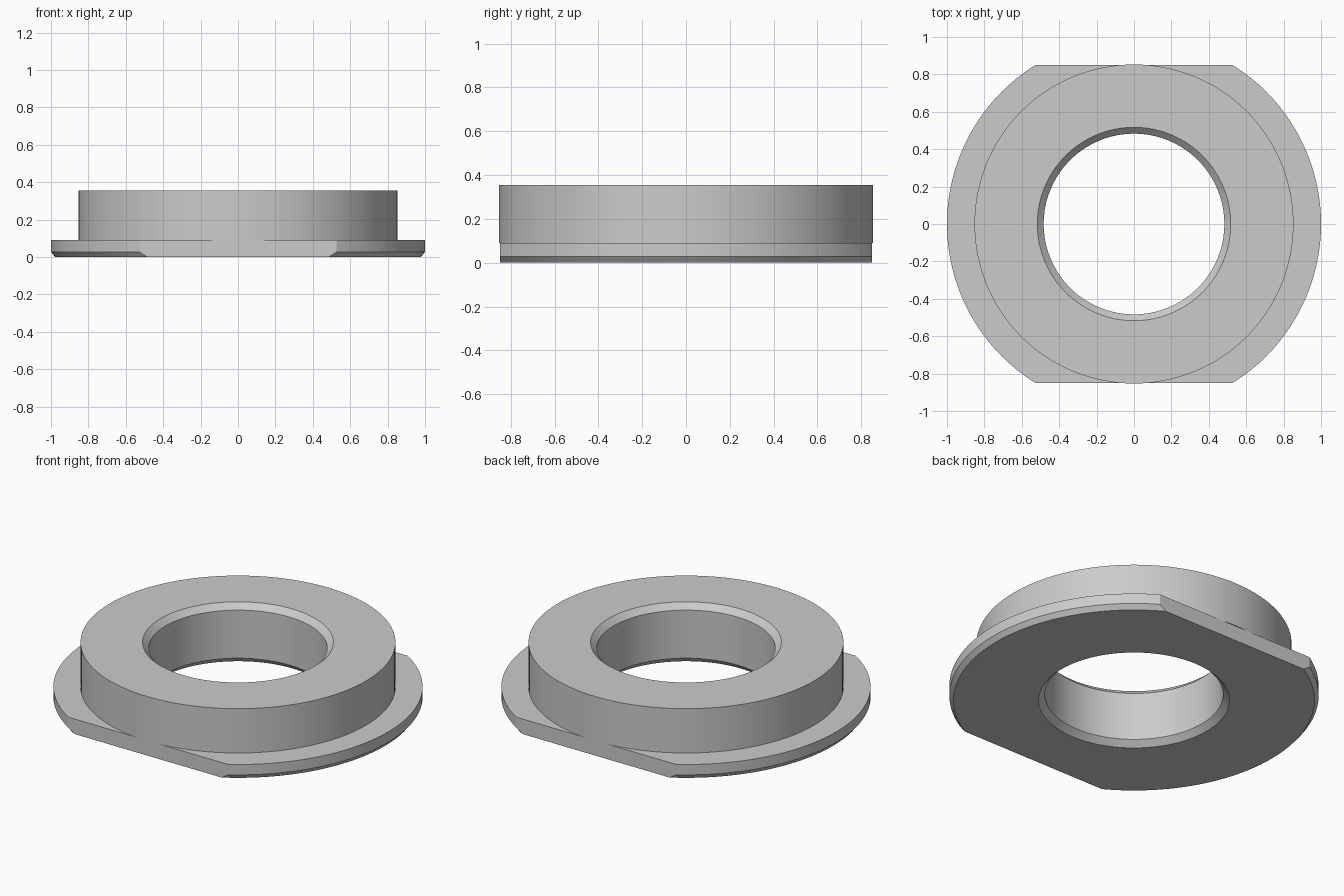
import bpy, bmesh, math
from mathutils import Matrix

cube = bpy.data.objects.get("Cube")
if cube:
    bpy.data.objects.remove(cube, do_unlink=True)

SEGMENTS = 128
BORE, BORE_MOUTH = 0.483, 0.517
CHAMFER = BORE_MOUTH - BORE
FLANGE_TOP, BOSS_TOP = 0.09, 0.355
FLANGE_RADIUS, BOSS_RADIUS, FLAT_Y = 1.0, 0.853, 0.849

grey = bpy.data.materials.new("plain grey")
grey.use_nodes = True
colour = (0.6, 0.6, 0.6, 1)
grey.diffuse_color = colour
grey.node_tree.nodes["Principled BSDF"].inputs["Base Color"].default_value = colour


def ring(name, profile, flat_y=None):
    """Revolve a closed (radius, z) profile; optionally slice flats front and back."""
    bm = bmesh.new()
    loops = []
    for i in range(SEGMENTS):
        turn = Matrix.Rotation(math.tau * i / SEGMENTS, 3, "Z")
        loops.append([bm.verts.new(turn @ Matrix.Translation((r, 0, z)).translation)
                      for r, z in profile])
    count = len(profile)
    for i in range(SEGMENTS):
        a, b = loops[i], loops[(i + 1) % SEGMENTS]
        for j in range(count):
            k = (j + 1) % count
            bm.faces.new((a[j], b[j], b[k], a[k]))
    if flat_y:
        for side in (-1, 1):
            cut = bmesh.ops.bisect_plane(
                bm, geom=bm.verts[:] + bm.edges[:] + bm.faces[:],
                plane_co=(0, side * flat_y, 0), plane_no=(0, side, 0), clear_outer=True)
            edges = [e for e in cut["geom_cut"] if isinstance(e, bmesh.types.BMEdge)]
            bmesh.ops.contextual_create(bm, geom=edges)
    bmesh.ops.recalc_face_normals(bm, faces=bm.faces[:])
    mesh = bpy.data.meshes.new(name)
    bm.to_mesh(mesh)
    bm.free()
    mesh.materials.append(grey)
    obj = bpy.data.objects.new(name, mesh)
    bpy.context.collection.objects.link(obj)
    bpy.ops.object.select_all(action="DESELECT")
    obj.select_set(True)
    bpy.context.view_layer.objects.active = obj
    bpy.ops.object.shade_smooth_by_angle(angle=math.radians(25))
    return obj


# Flange with a chamfered underside and two flats
ring("flange", [(BORE_MOUTH, 0), (BORE, CHAMFER), (BORE, FLANGE_TOP),
                (FLANGE_RADIUS, FLANGE_TOP), (FLANGE_RADIUS, 0.028), (0.978, 0)], FLAT_Y)

# Raised round boss with a chamfered bore mouth
ring("boss", [(BORE, FLANGE_TOP), (BOSS_RADIUS, FLANGE_TOP), (BOSS_RADIUS, BOSS_TOP),
              (BORE_MOUTH, BOSS_TOP), (BORE, BOSS_TOP - CHAMFER)])
